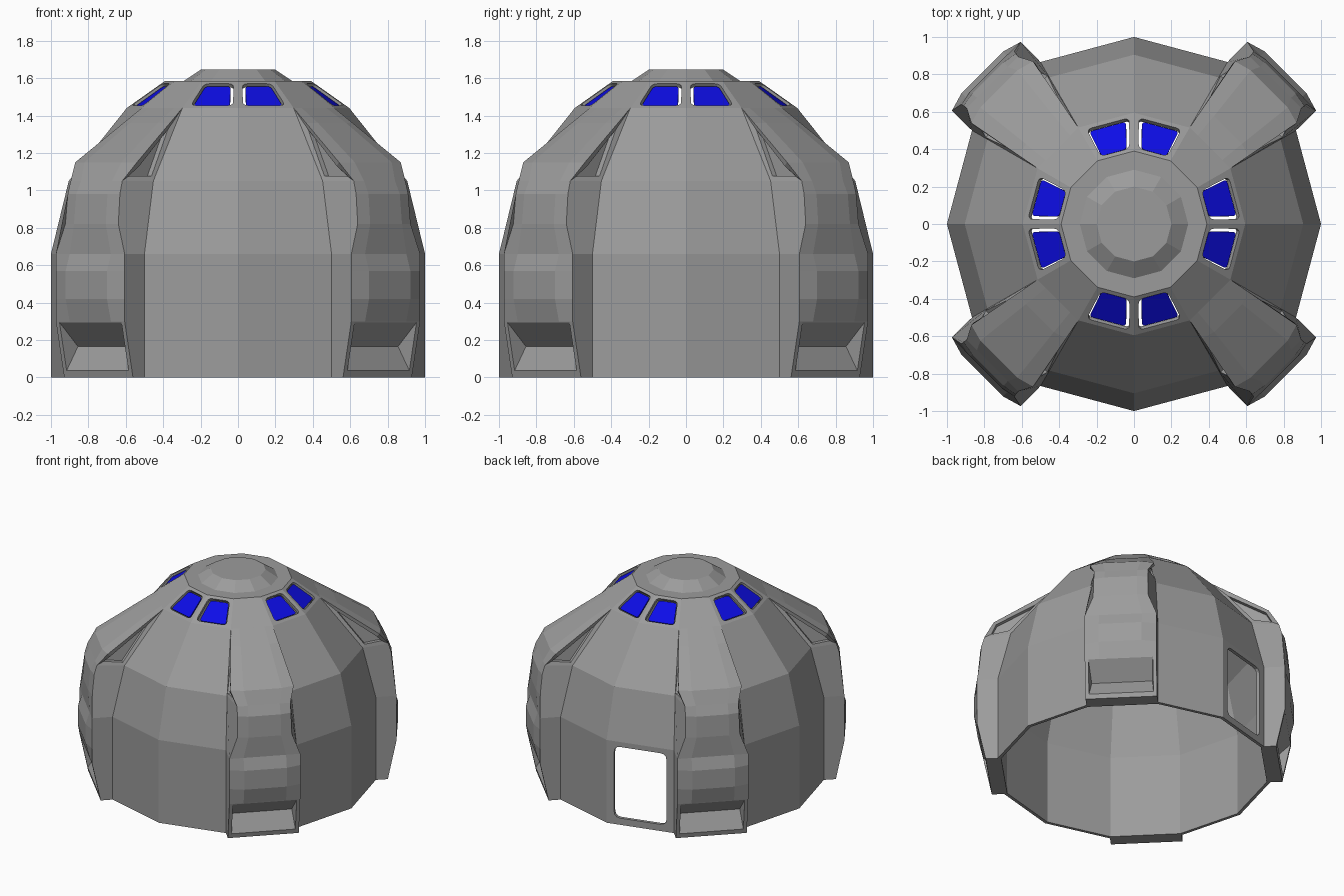
import bpy, bmesh
from math import radians, sin, cos, pi
from mathutils import Vector

old = bpy.data.objects.get("Cube")
if old:
    bpy.data.objects.remove(old, do_unlink=True)


def material(name, rgb):
    m = bpy.data.materials.new(name)
    m.use_nodes = True
    m.diffuse_color = (*rgb, 1)
    m.node_tree.nodes["Principled BSDF"].inputs["Base Color"].default_value = (*rgb, 1)
    return m


GREY = material("hull grey", (0.33, 0.33, 0.33))
BLUE = material("window blue", (0.004, 0.004, 0.8))


def add_object(name, bm, mat, thickness=0):
    mesh = bpy.data.meshes.new(name)
    bm.to_mesh(mesh)
    bm.free()
    mesh.materials.append(mat)
    ob = bpy.data.objects.new(name, mesh)
    bpy.context.collection.objects.link(ob)
    if thickness:
        mod = ob.modifiers.new("thickness", "SOLIDIFY")
        mod.thickness = thickness
        mod.offset = -1
    return ob


def face(bm, points):
    return bm.faces.new([bm.verts.new(p) for p in points])


def on_quad(quad, s, t):
    a, b, c, d = quad
    return a.lerp(b, s).lerp(d.lerp(c, s), t)


def rounded(corners, radius):
    """One short arc of points per corner."""
    arcs = []
    for i, c in enumerate(corners):
        a = c + (corners[i - 1] - c).normalized() * radius
        b = c + (corners[(i + 1) % 4] - c).normalized() * radius
        arcs.append([a.lerp(c, k / 3).lerp(c.lerp(b, k / 3), k / 3) for k in range(4)])
    return arcs


def holed_quad(bm, quad, arcs):
    """A quad panel with a rounded opening in it."""
    for i in range(4):
        j = (i + 1) % 4
        face(bm, [quad[i]] + arcs[i][::-1])
        face(bm, [quad[i], quad[j], arcs[j][0], arcs[i][-1]])


def flip(st_list):
    return [(1 - s, t) for s, t in (st_list[1], st_list[0], st_list[3], st_list[2])]


# Dome: twelve-sided shell with a door opening and eight window openings
SIDES = 12
PROFILE = [(1, 0), (1, 0.66), (0.905, 1.05), (0.595, 1.44),
           (0.39, 1.585), (0.29, 1.585), (0.2, 1.645)]
DOOR = [(0.11, 0.08), (0.89, 0.08), (0.89, 0.94), (0.11, 0.94)]
WINDOW = [(0.09, 0.1), (0.88, 0.1), (0.87, 0.9), (0.12, 0.9)]
PANE = [(0.16, 0.14), (0.85, 0.14), (0.84, 0.86), (0.2, 0.86)]


def ring_point(k, ring):
    r, z = PROFILE[ring]
    a = 2 * pi * k / SIDES
    return Vector((r * cos(a), r * sin(a), z))


dome = bmesh.new()
panes = bmesh.new()
for k in range(SIDES):
    for ring in range(len(PROFILE) - 1):
        quad = [ring_point(k, ring), ring_point(k + 1, ring),
                ring_point(k + 1, ring + 1), ring_point(k, ring + 1)]
        if ring == 0 and k == 3:
            holed_quad(dome, quad, rounded([on_quad(quad, *p) for p in DOOR], 0.05))
        elif ring == 3 and k % 3 != 1:
            hole, glass = (WINDOW, PANE) if k % 3 == 0 else (flip(WINDOW), flip(PANE))
            holed_quad(dome, quad, rounded([on_quad(quad, *p) for p in hole], 0.03))
            normal = (quad[1] - quad[0]).cross(quad[3] - quad[0]).normalized()
            arcs = rounded([on_quad(quad, *p) - normal * 0.012 for p in glass], 0.02)
            face(panes, [p for arc in arcs for p in arc])
        else:
            face(dome, quad)
face(dome, [ring_point(k, len(PROFILE) - 1) for k in range(SIDES)])
bmesh.ops.remove_doubles(dome, verts=dome.verts, dist=0.0005)
add_object("dome_shell", dome, GREY, 0.025)
add_object("window_panes", panes, BLUE, 0.008)

# Buttress rows: height, reach, half width, how far the centre panel stands out
ROWS = [(0, 1.054, 0.26, 0), (0.3, 1.117, 0.26, 0), (0.42, 1.117, 0.26, 0.03),
        (0.57, 1.117, 0.26, 0.03), (0.66, 1.117, 0.26, 0), (0.82, 1.105, 0.2, 0.015),
        (0.98, 1.09, 0.197, 0.015), (1.05, 1.07, 0.195, 0), (1.15, 0.997, 0.233, 0.025),
        (1.36, 0.691, 0.176, 0.02), (1.44, 0.575, 0.154, 0)]


def row_points(row):
    z, r, h, d = row
    return [Vector((r, -h, z)), Vector((r + d, -h * 0.6, z)),
            Vector((r + d, h * 0.6, z)), Vector((r, h, z))]


def build_buttress():
    bm = bmesh.new()
    rows = [row_points(r) for r in ROWS]
    # Outer skin above the intake
    for low, high in zip(rows[1:], rows[2:]):
        for i in range(3):
            face(bm, [low[i], low[i + 1], high[i + 1], high[i]])
    # Intake: framed opening closing to a wedge
    quad = [rows[0][0], rows[0][3], rows[1][3], rows[1][0]]
    a, b, c, d = opening = [on_quad(quad, s, t) for s, t in
                            ((0.05, 0.12), (0.95, 0.12), (0.95, 0.98), (0.05, 0.98))]
    for i in range(4):
        j = (i + 1) % 4
        face(bm, [quad[i], quad[j], opening[j], opening[i]])
    e, f = Vector((0.99, -0.22, 0.165)), Vector((0.99, 0.22, 0.165))
    for points in ([a, b, f, e], [e, f, c, d], [b, c, f], [d, a, e]):
        face(bm, points)
    # Side walls back to the dome edges, and the underside
    vents = []
    for side, col in ((-1, 0), (1, 3)):
        edge = [Vector((r * cos(radians(15)), side * r * sin(radians(15)), z))
                for r, z in PROFILE[:4]]
        walls = [[edge[0]] + [r[col] for r in rows[0:5]] + [edge[1]],
                 [edge[1]] + [r[col] for r in rows[4:8]] + [edge[2]],
                 [edge[2], rows[7][col], rows[8][col], edge[3]]]
        for wall in walls:
            vent = face(bm, wall if side < 0 else wall[::-1])
            vent.normal_update()
            if vent.normal.y * side < 0:
                vent.normal_flip()
        vents.append(vent)
    face(bm, [rows[0][0], rows[0][3], edge[0], edge[0] * Vector((1, 0, 0)).x
              + Vector((0, -2 * edge[0].y, 0))])
    # Recessed triangular side vents
    bm.normal_update()
    bmesh.ops.inset_individual(bm, faces=vents, thickness=0.026, use_even_offset=True)
    bmesh.ops.inset_individual(bm, faces=vents, thickness=0.002, depth=-0.03)
    bmesh.ops.remove_doubles(bm, verts=bm.verts, dist=0.0005)
    return bm


for n, name in enumerate(("back_left", "back_right", "front_right", "front_left")):
    ob = add_object("buttress_" + name, build_buttress(), GREY)
    ob.rotation_euler.z = radians(45 + 90 * n)
